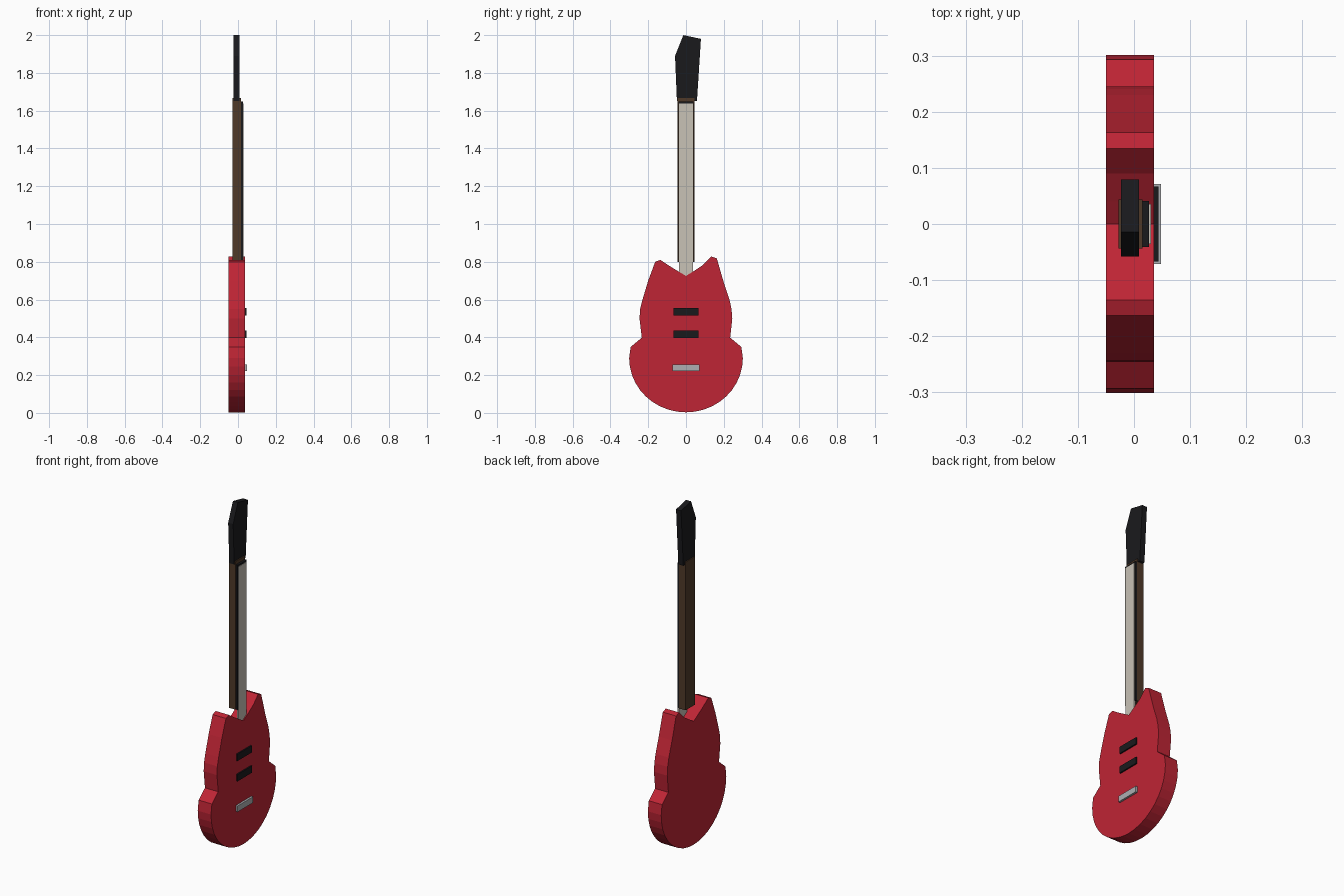
import bpy, bmesh, math

if "Cube" in bpy.data.objects:
    bpy.data.objects.remove(bpy.data.objects["Cube"])


def material(name, rgb):
    m = bpy.data.materials.new(name)
    m.diffuse_color = (*rgb, 1)
    m.use_nodes = True
    m.node_tree.nodes["Principled BSDF"].inputs["Base Color"].default_value = m.diffuse_color
    return m


RED = material("red_lacquer", (0.52, 0.018, 0.035))
BLACK = material("black", (0.01, 0.01, 0.012))
WOOD = material("brown_wood", (0.08, 0.042, 0.022))
PALE = material("pale_strings", (0.58, 0.54, 0.47))
METAL = material("metal", (0.42, 0.43, 0.45))


def slab(name, outline, x0, x1, mat):
    """Extrude a (y, z) outline from x0 to x1."""
    bm = bmesh.new()
    face = bm.faces.new([bm.verts.new((x0, y, z)) for y, z in outline])
    ext = bmesh.ops.extrude_face_region(bm, geom=[face])
    verts = [v for v in ext["geom"] if isinstance(v, bmesh.types.BMVert)]
    bmesh.ops.translate(bm, verts=verts, vec=(x1 - x0, 0, 0))
    bmesh.ops.recalc_face_normals(bm, faces=bm.faces)
    mesh = bpy.data.meshes.new(name)
    bm.to_mesh(mesh)
    bm.free()
    mesh.materials.append(mat)
    obj = bpy.data.objects.new(name, mesh)
    bpy.context.collection.objects.link(obj)
    return obj


def block(name, x0, x1, half_y, z0, z1, mat):
    return slab(name, [(-half_y, z0), (half_y, z0), (half_y, z1), (-half_y, z1)], x0, x1, mat)


# Body: round lower bout, then waist and two slightly unequal horns
lower = []
for i in range(21):
    a = math.pi + math.pi * i / 20
    lower.append((0.301 * math.cos(a), 0.29 + 0.287 * math.sin(a)))
right_horn = [(0.293, 0.349), (0.234, 0.398), (0.245, 0.50), (0.241, 0.55), (0.23, 0.60),
              (0.20, 0.69), (0.163, 0.818), (0.135, 0.828), (0.09, 0.783), (0.04, 0.75)]
left_horn = [(0.0, 0.725), (-0.07, 0.767), (-0.106, 0.79), (-0.135, 0.81), (-0.163, 0.80),
             (-0.20, 0.70), (-0.23, 0.60), (-0.243, 0.55), (-0.246, 0.50), (-0.234, 0.398),
             (-0.293, 0.349)]
slab("body", lower + right_horn + left_horn, -0.05, 0.036, RED)

# Neck, fretboard and the strip of strings
block("neck", -0.028, 0.015, 0.044, 0.80, 1.667, WOOD)
block("fretboard", 0.015, 0.027, 0.041, 0.80, 1.648, BLACK)
block("strings", 0.02, 0.030, 0.036, 0.70, 1.638, PALE)

# Angular headstock
slab("headstock", [(-0.048, 1.65), (0.058, 1.65), (0.079, 1.98), (-0.014, 2.0), (-0.058, 1.89)],
     -0.023, 0.009, BLACK)

# Pickups and bridge
for i, z in enumerate((0.417, 0.536)):
    block(f"pickup_{i + 1}", 0.03, 0.044, 0.067, z - 0.02, z + 0.02, BLACK)
block("bridge", 0.03, 0.048, 0.071, 0.221, 0.256, METAL)
